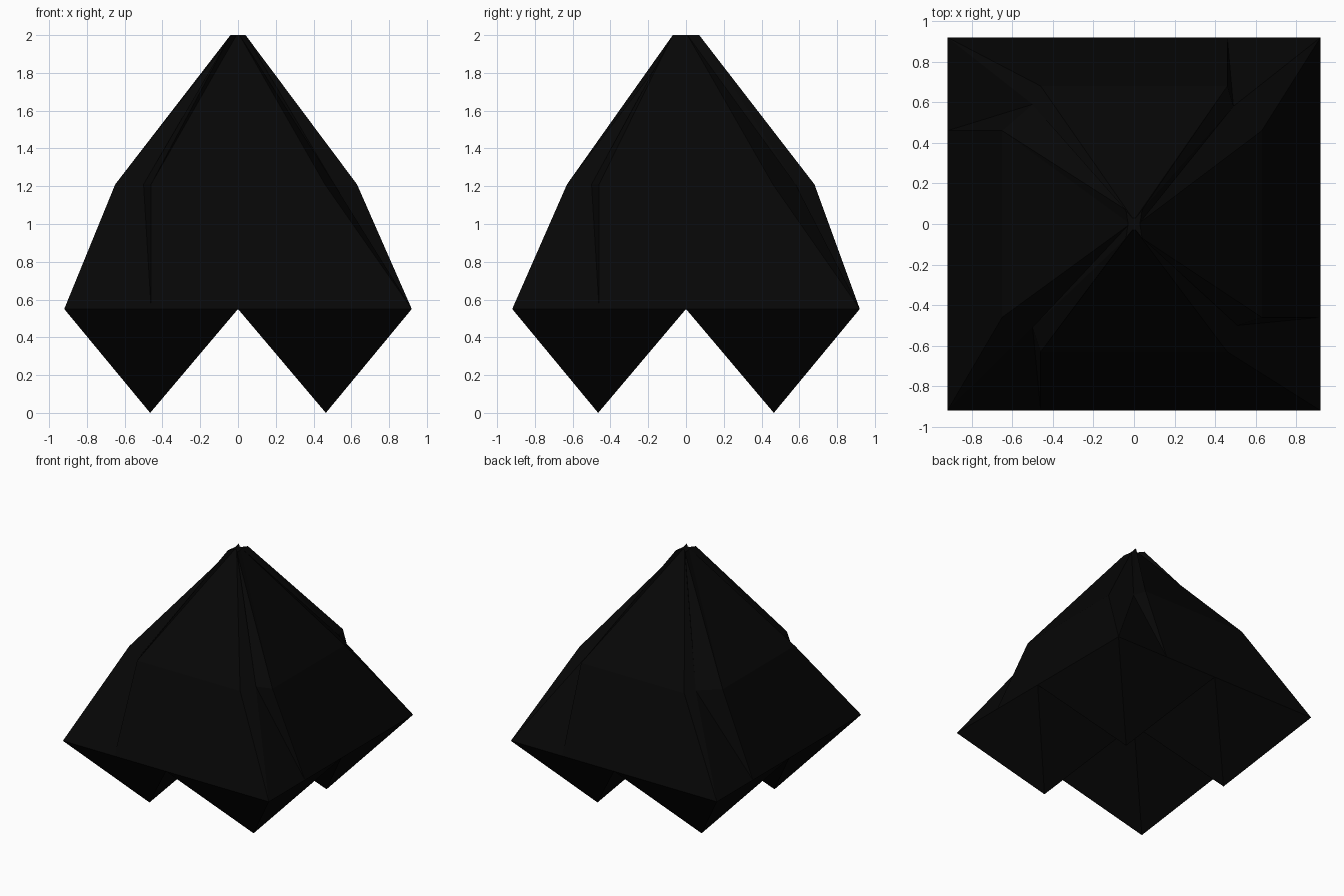
import bpy, bmesh

if "Cube" in bpy.data.objects:
    bpy.data.objects.remove(bpy.data.objects["Cube"])

black = bpy.data.materials.new("near black")
black.diffuse_color = (0.002, 0.002, 0.002, 1)
black.use_nodes = True
black.node_tree.nodes["Principled BSDF"].inputs["Base Color"].default_value = black.diffuse_color


def make_object(name, bm):
    bmesh.ops.recalc_face_normals(bm, faces=bm.faces)
    mesh = bpy.data.meshes.new(name)
    bm.to_mesh(mesh)
    bm.free()
    mesh.materials.append(black)
    obj = bpy.data.objects.new(name, mesh)
    bpy.context.collection.objects.link(obj)
    return obj


def ring(bm, z, left, right, front, back, half, notches):
    """Twelve points: four flat panels (two points each) and a corner between each pair."""
    sw, se, ne, nw = notches
    pts = [(-half, front), (half, front), se, (right, -half), (right, half), ne,
           (half, back), (-half, back), nw, (left, half), (left, -half), sw]
    return [bm.verts.new((x, y, z)) for x, y in pts]


def corners(x, y):
    return [(-x, -y), (x, -y), (x, y), (-x, y)]


# Faceted hood: square hem, notched shoulder ring, pinched star tip
E, H = 0.92, 0.55
bm = bmesh.new()
rings = [
    ring(bm, H, -E, E, -E, E, 0.46, corners(E, E)),
    ring(bm, 1.21, -0.65, 0.63, -0.63, 0.68, 0.46,
         [(-0.50, -0.51), (0.51, -0.50), (0.49, 0.58), (-0.50, 0.59)]),
    ring(bm, 2.0, -0.03, 0.03, -0.03, 0.03, 0.008, corners(0.04, 0.07)),
]
for lo, hi in zip(rings, rings[1:]):
    for i in range(12):
        j = (i + 1) % 12
        # every facet is folded along the same diagonal
        bm.faces.new((lo[i], lo[j], hi[i]))
        bm.faces.new((lo[j], hi[j], hi[i]))
bm.faces.new(rings[-1])
make_object("hood", bm)

# Four feet: upside-down square pyramids filling the underside
for sx, side in ((-1, "left"), (1, "right")):
    for sy, end in ((-1, "front"), (1, "back")):
        bm = bmesh.new()
        base = [bm.verts.new((sx * x, sy * y, z)) for x, y, z in
                ((0, 0, H), (E, 0, H), (E, E, H), (0, E, H))]
        tip = bm.verts.new((sx * 0.465, sy * 0.465, 0))
        for i in range(4):
            bm.faces.new((base[i], base[(i + 1) % 4], tip))
        make_object(f"{end}_{side}_foot", bm)
